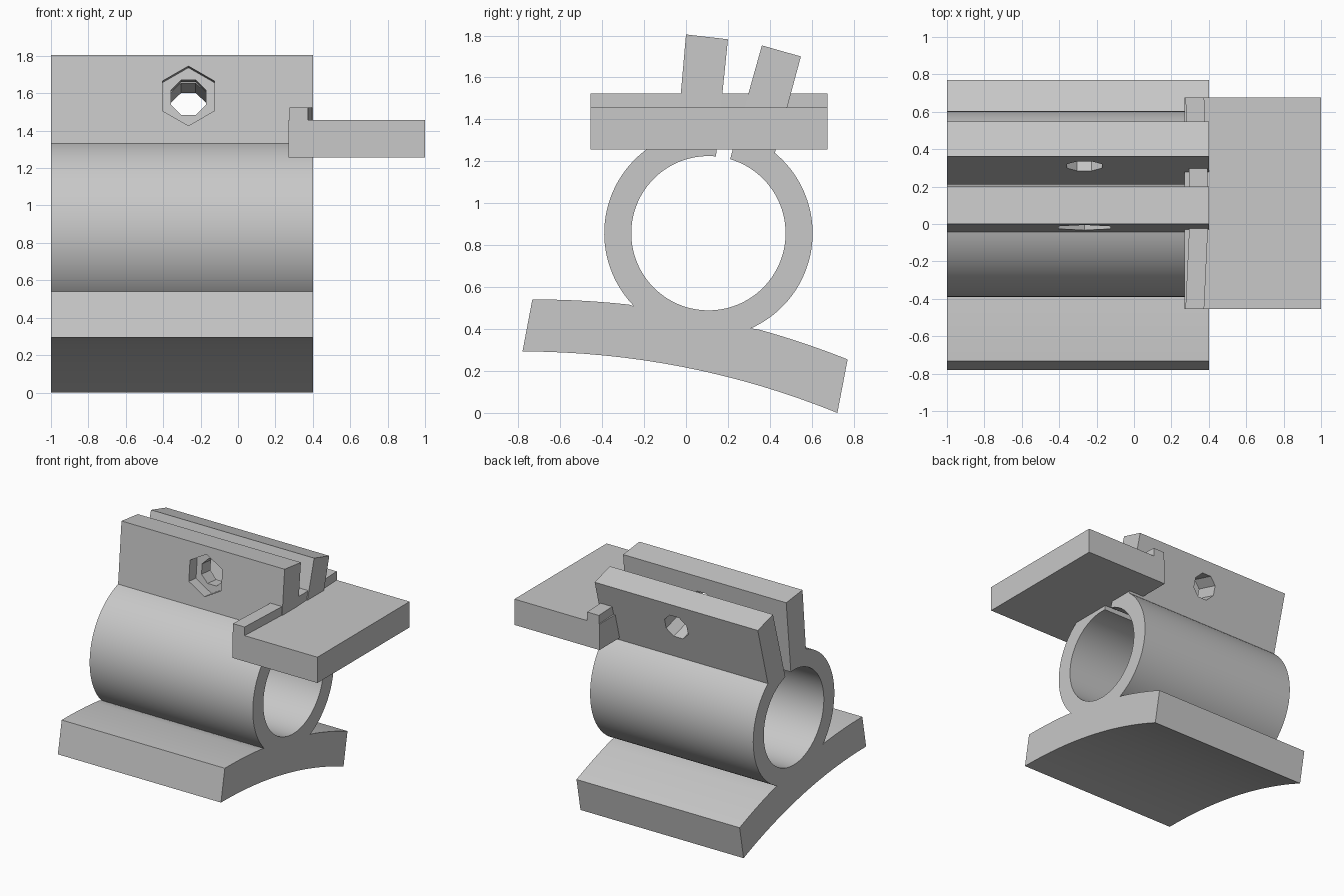
import bpy, bmesh, math
from mathutils import Vector, Matrix

cube = bpy.data.objects.get("Cube")
if cube:
    bpy.data.objects.remove(cube, do_unlink=True)

grey = bpy.data.materials.new("light_grey")
grey.use_nodes = True
colour = (0.58, 0.58, 0.58, 1)
grey.diffuse_color = colour
grey.node_tree.nodes["Principled BSDF"].inputs["Base Color"].default_value = colour


def prism(name, points, direction):
    """Extrude a closed outline of 3D points along a direction."""
    bm = bmesh.new()
    face = bm.faces.new([bm.verts.new(p) for p in points])
    moved = bmesh.ops.extrude_face_region(bm, geom=[face])["geom"]
    verts = [v for v in moved if isinstance(v, bmesh.types.BMVert)]
    bmesh.ops.translate(bm, verts=verts, vec=direction)
    bmesh.ops.recalc_face_normals(bm, faces=bm.faces)
    mesh = bpy.data.meshes.new(name)
    bm.to_mesh(mesh)
    bm.free()
    obj = bpy.data.objects.new(name, mesh)
    bpy.context.collection.objects.link(obj)
    mesh.materials.append(grey)
    return obj


def ring_arc(radius, start, end, steps):
    """Points on a circle about the bore axis, angles in degrees."""
    angles = [math.radians(start + (end - start) * i / steps) for i in range(steps + 1)]
    return [(0.107 + radius * math.cos(a), 0.857 + radius * math.sin(a)) for a in angles]


def bow(a, b, start, end, steps=16, rise=0.074):
    """Part of a shallow arch standing on the chord from a to b."""
    a, b = Vector(a), Vector(b)
    normal = Vector((a.y - b.y, b.x - a.x)).normalized()
    ts = [start + (end - start) * i / steps for i in range(steps + 1)]
    return [tuple(a.lerp(b, t) + normal * 4 * rise * t * (1 - t)) for t in ts]


# Split clamp sleeve, two ears and curved saddle as one cross-section
top_a, top_b = (-0.733, 0.541), (0.771, 0.255)
low_a, low_b = (-0.78, 0.293), (0.722, 0.0)
outline = [(0.2, 1.782), (0.0, 1.805)]
outline += ring_arc(0.497, 107.4, 224.5, 48)
outline += bow(top_a, top_b, 0.30, 0, 8)
outline += bow(low_a, low_b, 0, 1)
outline += bow(top_a, top_b, 1, 0.71, 8)
outline += ring_arc(0.497, 294.1, 410.4, 48)
outline += [(0.548, 1.70), (0.362, 1.753)]
outline += ring_arc(0.368, 73.7, -275.6, 120)
clamp = prism("clamp_body", [(-1, y, z) for y, z in outline], (1.4, 0, 0))


# Bolt hole and nut pocket, square to each ear
def cut_hole(name, sides, radius, y, z, tilt, depth, turn):
    axis = Vector((0, math.cos(tilt), -math.sin(tilt)))
    centre = Vector((-0.265, y, z))
    rot = Matrix.Rotation(-tilt, 4, "X")
    pts = []
    for i in range(sides):
        a = turn + math.tau * i / sides
        pts.append(centre - axis * 0.06 + rot @ Vector((radius * math.cos(a), 0, radius * math.sin(a))))
    cutter = prism(name, pts, axis * (depth + 0.06))
    cutter.hide_render = True
    mod = clamp.modifiers.new(name, "BOOLEAN")
    mod.operation = "DIFFERENCE"
    mod.solver = "EXACT"
    mod.object = cutter
    return cutter


front_tilt, rear_tilt = math.radians(5.5), math.radians(16)
cutters = [
    cut_hole("nut_pocket_cutter", 6, 0.16, -0.02, 1.586, front_tilt, 0.09, math.pi / 6),
    cut_hole("front_hole_cutter", 8, 0.102, -0.02, 1.586, front_tilt, 0.26, math.pi / 8),
    cut_hole("rear_hole_cutter", 8, 0.102, 0.308, 1.565, rear_tilt, 0.26, math.pi / 8),
]

# Bake the cuts, then smooth the round surfaces
bpy.ops.object.select_all(action="DESELECT")
clamp.select_set(True)
bpy.context.view_layer.objects.active = clamp
bpy.ops.object.convert(target="MESH")
for cutter in cutters:
    bpy.data.objects.remove(cutter, do_unlink=True)
bpy.ops.object.shade_smooth_by_angle(angle=math.radians(25))

# Side shelf with a bowed rail along its inner edge
front, back = -0.455, 0.675
shelf = [(0.27, front), (1, front), (1, back), (0.27, back)]
prism("side_shelf", [(x, y, 1.257) for x, y in shelf], (0, 0, 0.2))
curve = [(0.0, front), (0.02, -0.03), (0.025, 0.11), (0.02, 0.25), (0.0, back)]
rail = [(0.375 + dx, y) for dx, y in curve] + [(0.275 + dx, y) for dx, y in reversed(curve)]
prism("shelf_rail", [(x, y, 1.44) for x, y in rail], (0, 0, 0.084))
